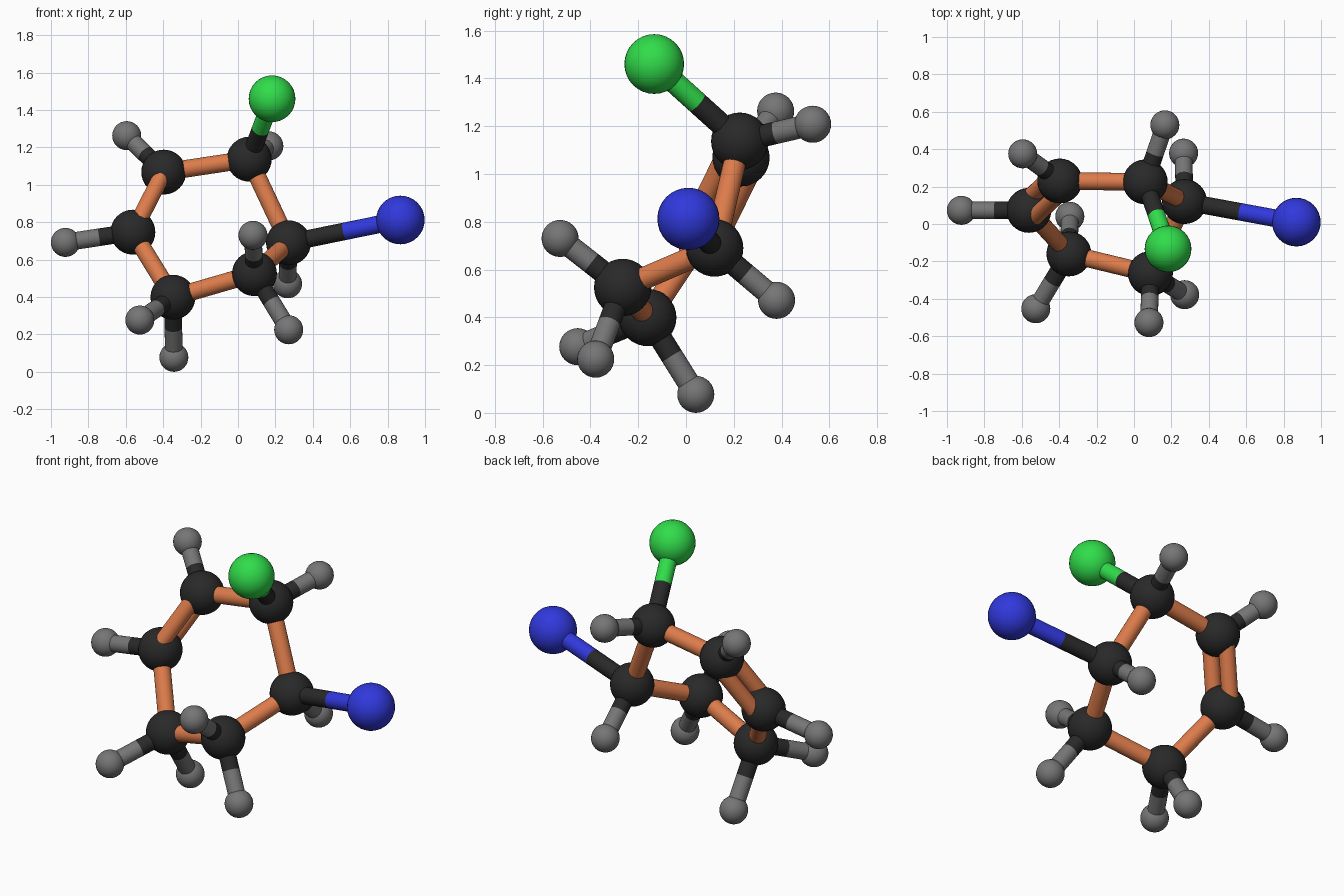
import bpy
from mathutils import Vector

if "Cube" in bpy.data.objects:
    bpy.data.objects.remove(bpy.data.objects["Cube"])


def material(name, rgb):
    m = bpy.data.materials.new(name)
    m.diffuse_color = (*rgb, 1.0)
    m.use_nodes = True
    m.node_tree.nodes["Principled BSDF"].inputs["Base Color"].default_value = m.diffuse_color
    return m


DARK = material("charcoal", (0.022, 0.022, 0.022))
GREY = material("mid grey", (0.18, 0.18, 0.18))
GREEN = material("bright green", (0.03, 0.72, 0.07))
BLUE = material("royal blue", (0.03, 0.04, 0.72))
ORANGE = material("copper orange", (0.72, 0.2, 0.07))

BOND_R = 0.047
H_R = 0.0775


def finish(name, mat):
    ob = bpy.context.object
    ob.name = name
    ob.data.materials.append(mat)
    bpy.ops.object.shade_smooth_by_angle()


def ball(name, pos, r, mat):
    bpy.ops.mesh.primitive_uv_sphere_add(segments=32, ring_count=16, radius=r, location=pos)
    finish(name, mat)


def rod(name, a, b, mat, r=BOND_R):
    a, b = Vector(a), Vector(b)
    d = b - a
    bpy.ops.mesh.primitive_cylinder_add(
        vertices=24, radius=r, depth=d.length, location=(a + b) / 2,
        rotation=d.to_track_quat('Z', 'Y').to_euler())
    finish(name, mat)


# Six-membered ring of dark balls
ring = [Vector(p) for p in (
    (0.06, 0.225, 1.137), (-0.397, 0.23, 1.068), (-0.562, 0.073, 0.747),
    (-0.348, -0.16, 0.399), (0.088, -0.265, 0.525), (0.27, 0.12, 0.69))]
for i, p in enumerate(ring):
    ball(f"ring_ball_{i + 1}", p, 0.12, DARK)

# Ring rods; the one between the second and third balls is doubled
for i, a in enumerate(ring):
    b = ring[(i + 1) % 6]
    if i == 1:
        d = (b - a).normalized()
        side = Vector((0, 1, 0))
        side = (side - side.dot(d) * d).normalized() * 0.06
        for n, s in enumerate((-1, 1)):
            rod(f"double_rod_{n + 1}", a + s * side, b + s * side, ORANGE, 0.045)
    else:
        rod(f"ring_rod_{i + 1}", a, b, ORANGE)

# Outer balls: ring index, position, radius, material, name
outer = [
    (0, (0.182, -0.133, 1.46), 0.125, GREEN, "green"),
    (5, (0.868, 0.01, 0.812), 0.13, BLUE, "blue"),
    (0, (0.165, 0.53, 1.208), H_R, GREY, "grey_1"),
    (1, (-0.595, 0.375, 1.263), H_R, GREY, "grey_2"),
    (2, (-0.923, 0.073, 0.692), H_R, GREY, "grey_3"),
    (3, (-0.525, -0.453, 0.277), H_R, GREY, "grey_4"),
    (3, (-0.343, 0.041, 0.0775), H_R, GREY, "grey_5"),
    (4, (0.08, -0.527, 0.73), H_R, GREY, "grey_6"),
    (4, (0.271, -0.378, 0.225), H_R, GREY, "grey_7"),
    (5, (0.265, 0.379, 0.471), H_R, GREY, "grey_8"),
]
for idx, pos, r, mat, name in outer:
    a, b = ring[idx], Vector(pos)
    mid = (a + b) / 2
    ball(f"{name}_ball", b, r, mat)
    # Each outer rod is half dark, half the outer ball's colour
    rod(f"{name}_rod_inner", a, mid, DARK)
    rod(f"{name}_rod_outer", mid, b, mat)
